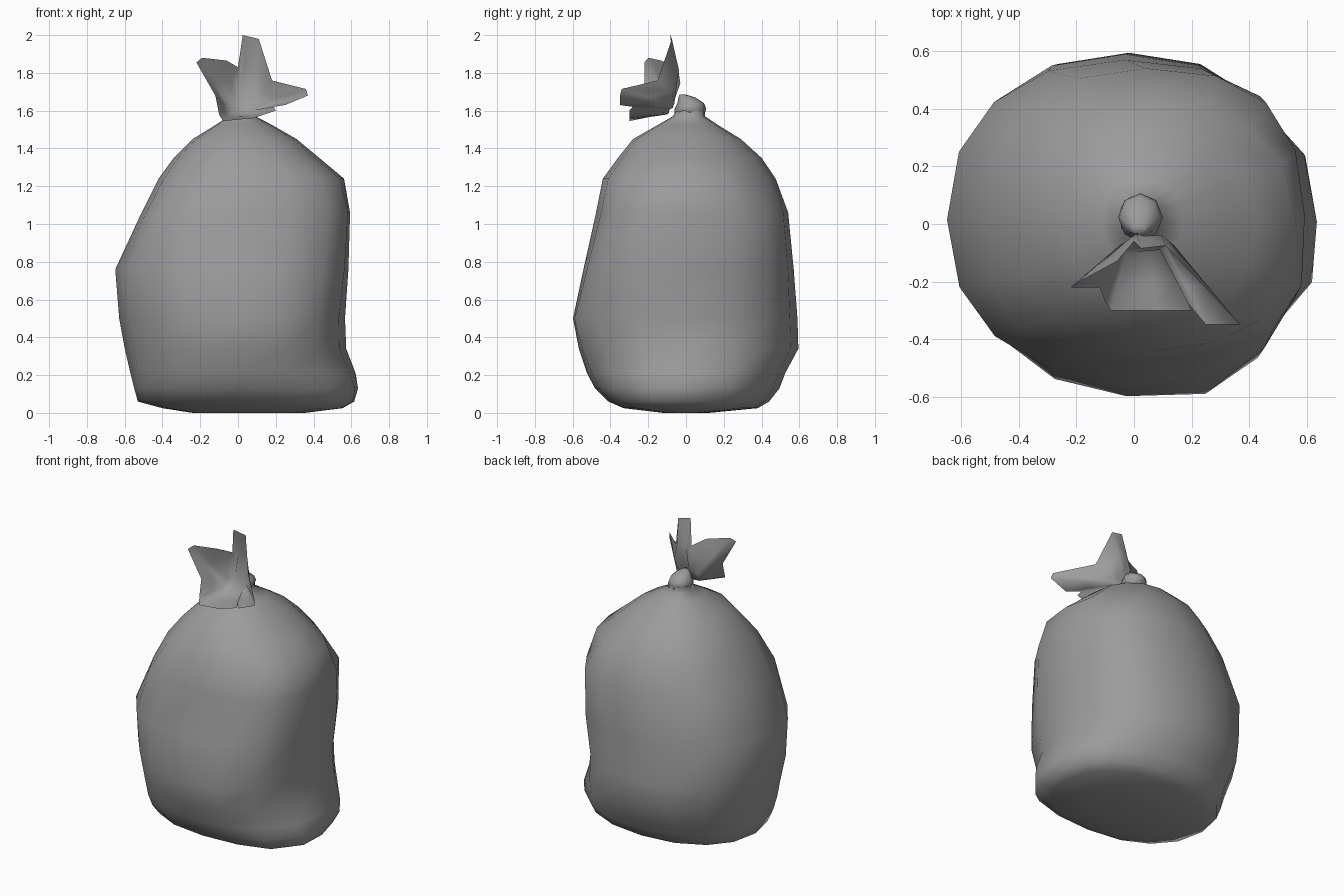
import bpy, bmesh, math
from mathutils import Vector

# Dark grey sheet
grey = bpy.data.materials.new("dark_sheet")
grey.diffuse_color = (0.33, 0.33, 0.33, 1)


def make_object(name, rings, cap_start=False, cap_end=False, angle=60):
    """Loft closed rings of points into one smooth-shaded object."""
    bm = bmesh.new()
    loops = [[bm.verts.new(p) for p in ring] for ring in rings]
    for a, b in zip(loops, loops[1:]):
        n = len(a)
        for i in range(n):
            j = (i + 1) % n
            bm.faces.new((a[i], a[j], b[j], b[i]))
    if cap_start:
        bm.faces.new(list(reversed(loops[0])))
    if cap_end:
        bm.faces.new(loops[-1])
    bmesh.ops.recalc_face_normals(bm, faces=bm.faces[:])
    mesh = bpy.data.meshes.new(name)
    bm.to_mesh(mesh)
    bm.free()
    mesh.materials.append(grey)
    obj = bpy.data.objects.new(name, mesh)
    bpy.context.collection.objects.link(obj)
    bpy.ops.object.select_all(action='DESELECT')
    obj.select_set(True)
    bpy.context.view_layer.objects.active = obj
    bpy.ops.object.shade_smooth_by_angle(angle=math.radians(angle))
    return obj


def oval(z, x0, x1, y0, y1, sides=16, power=2.25):
    """Slightly squared oval ring filling the given extents."""
    ring = []
    for i in range(sides):
        a = 2 * math.pi * i / sides
        c, s = math.cos(a), math.sin(a)
        x = math.copysign(abs(c) ** (2 / power), c)
        y = math.copysign(abs(s) ** (2 / power), s)
        ring.append(Vector(((x0 + x1) / 2 + x * (x1 - x0) / 2,
                            (y0 + y1) / 2 + y * (y1 - y0) / 2, z)))
    return ring


def push(rings, centre, offset, radius):
    """Soft local bulge or dent."""
    centre, offset = Vector(centre), Vector(offset)
    for ring in rings:
        for p in ring:
            p += offset * math.exp(-((p - centre).length / radius) ** 2)


# Bag body: height and left, right, front, back extents
body = [oval(*r) for r in (
    (0.00, -0.24, 0.35, -0.12, 0.12),
    (0.025, -0.40, 0.53, -0.33, 0.38),
    (0.06, -0.53, 0.58, -0.41, 0.44),
    (0.13, -0.55, 0.59, -0.48, 0.495),
    (0.21, -0.57, 0.585, -0.52, 0.525),
    (0.34, -0.60, 0.565, -0.56, 0.595),
    (0.50, -0.63, 0.565, -0.59, 0.59),
    (0.76, -0.65, 0.58, -0.54, 0.57),
    (1.06, -0.51, 0.59, -0.475, 0.54),
    (1.24, -0.42, 0.56, -0.44, 0.475),
    (1.35, -0.34, 0.43, -0.36, 0.40),
    (1.45, -0.24, 0.31, -0.28, 0.29),
    (1.53, -0.11, 0.17, -0.14, 0.16),
    (1.57, -0.05, 0.09, -0.07, 0.10),
    (1.61, -0.05, 0.09, -0.045, 0.10))]
push(body, (0.57, -0.12, 0.13), (0.085, 0, 0), 0.16)       # lower side bulge
push(body, (0.54, 0.24, 0.17), (0.05, 0.02, 0), 0.13)      # second side bulge
push(body, (0.42, -0.34, 0.03), (0.04, -0.04, 0), 0.15)    # bottom front corner
push(body, (0.27, -0.55, 0.48), (0.025, -0.04, 0), 0.25)   # front corner
push(body, (0.47, -0.36, 0.80), (0.035, -0.035, 0), 0.26)  # right front fullness
push(body, (0.51, -0.27, 1.08), (0.03, -0.03, 0), 0.18)    # upper corner
push(body, (-0.46, -0.42, 0.48), (0.025, 0.025, 0), 0.25)  # left front crease
push(body, (-0.36, -0.34, 1.03), (-0.035, -0.035, 0), 0.20)  # left shoulder
push(body, (0.44, 0.42, 0.90), (0.03, 0.03, 0), 0.24)      # right back fullness
push(body, (0.38, 0.34, 1.27), (-0.035, -0.035, 0), 0.16)  # right back dent
make_object("bag_body", body, cap_start=True, cap_end=True, angle=80)

# Knot: small rounded bump behind the flared end
knot = [oval(*r, sides=8, power=2) for r in (
    (1.57, -0.04, 0.08, -0.06, 0.095),
    (1.61, -0.055, 0.10, -0.06, 0.107),
    (1.64, -0.05, 0.09, -0.045, 0.095),
    (1.67, -0.03, 0.065, -0.04, 0.05),
    (1.685, 0.00, 0.035, -0.035, 0.00))]
make_object("knot", knot, cap_start=True, cap_end=True, angle=80)

# Flared end: open pleated cone of sheet, from the knot to a ragged rim
rim = [Vector(p) for p in (
    (-0.08, -0.30, 1.545), (-0.10, -0.27, 1.58), (-0.12, -0.22, 1.68),
    (-0.22, -0.22, 1.855), (-0.19, -0.20, 1.88), (-0.06, -0.13, 1.865),
    (0.00, -0.06, 1.83), (0.025, -0.085, 2.00), (0.11, -0.075, 1.98),
    (0.18, -0.15, 1.76), (0.36, -0.34, 1.715), (0.37, -0.35, 1.68),
    (0.25, -0.35, 1.63), (0.19, -0.28, 1.62), (0.20, -0.30, 1.60),
    (0.08, -0.30, 1.56))]
root = [Vector(p) for p in (
    (-0.03, -0.10, 1.585), (-0.04, -0.09, 1.60), (-0.045, -0.08, 1.615),
    (-0.045, -0.07, 1.63), (-0.03, -0.065, 1.64), (-0.01, -0.065, 1.65),
    (0.02, -0.06, 1.66), (0.04, -0.06, 1.66), (0.08, -0.06, 1.65),
    (0.10, -0.06, 1.64), (0.115, -0.065, 1.63), (0.115, -0.07, 1.615),
    (0.11, -0.08, 1.61), (0.09, -0.09, 1.605), (0.09, -0.09, 1.59),
    (0.04, -0.10, 1.58))]
middle = []
for i, (a, b) in enumerate(zip(root, rim)):
    p = a.lerp(b, 0.5)
    if 4 < i < 10:
        p.y += 0.03       # back wall bows towards the knot
    middle.append(p)
make_object("flared_end", [root, middle, rim], cap_start=True, angle=80)
